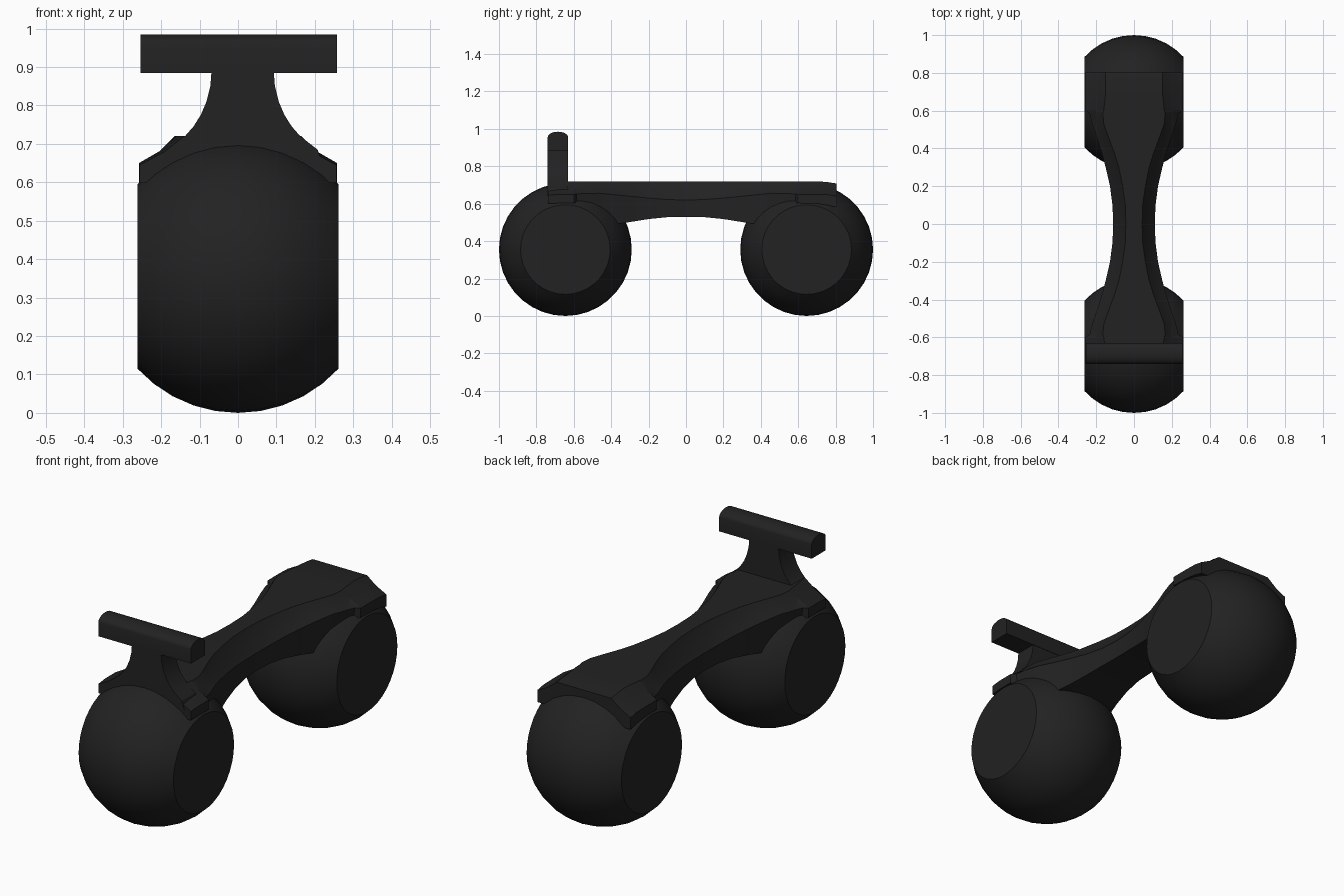
import bpy, math

if "Cube" in bpy.data.objects:
    bpy.data.objects.remove(bpy.data.objects["Cube"])

mat = bpy.data.materials.new("matte_black")
mat.diffuse_color = (0.016, 0.016, 0.016, 1)
mat.use_nodes = True
mat.node_tree.nodes["Principled BSDF"].inputs["Base Color"].default_value = mat.diffuse_color


def loft(name, rings, angle=30):
    """Skin a list of equal-length closed rings and cap both ends."""
    n = len(rings[0])
    verts = [p for r in rings for p in r]
    faces = [(i * n + j, i * n + (j + 1) % n, (i + 1) * n + (j + 1) % n, (i + 1) * n + j)
             for i in range(len(rings) - 1) for j in range(n)]
    faces += [tuple(range(n))[::-1], tuple(range(len(verts) - n, len(verts)))]
    me = bpy.data.meshes.new(name)
    me.from_pydata(verts, [], faces)
    ob = bpy.data.objects.new(name, me)
    bpy.context.collection.objects.link(ob)
    me.materials.append(mat)
    bpy.ops.object.select_all(action='DESELECT')
    ob.select_set(True)
    bpy.context.view_layer.objects.active = ob
    bpy.ops.object.mode_set(mode='EDIT')
    bpy.ops.mesh.select_all(action='SELECT')
    bpy.ops.mesh.normals_make_consistent(inside=False)
    bpy.ops.object.mode_set(mode='OBJECT')
    bpy.ops.object.shade_smooth_by_angle(angle=math.radians(angle))
    return ob


# Ball wheels with flat sides, turned about the x axis
R, W = 0.355, 0.262
for name, cy in (("front_wheel", -0.645), ("rear_wheel", 0.645)):
    rings = []
    for i in range(11):
        a = math.asin(W / R) * (i / 5 - 1)
        x, r = R * math.sin(a), R * math.cos(a)
        rings.append([(x, cy + r * math.cos(t), R + r * math.sin(t))
                      for t in (math.tau * k / 36 for k in range(36))])
    loft(name, rings)

# Body half-sections: |y|, top half width, top z, shoulder half width, shoulder z,
# bottom half width, bottom z
half = [
    (0.00, .043, .72, .110, .620, .108, .530),
    (0.10, .046, .72, .114, .622, .112, .528),
    (0.20, .060, .72, .127, .630, .124, .518),
    (0.30, .080, .72, .150, .640, .145, .502),
    (0.38, .105, .72, .172, .648, .168, .490),
    (0.46, .135, .72, .198, .656, .190, .500),
    (0.53, .160, .72, .222, .655, .210, .550),
    (0.585, .165, .72, .235, .652, .230, .590),
    (0.60, .160, .72, .258, .650, .258, .603),
]
rear = half + [(0.70, .150, .72, .258, .650, .258, .600),
               (0.76, .150, .715, .258, .648, .258, .592),
               (0.805, .150, .708, .258, .640, .258, .580)]
front = half[1:] + [(0.68, .150, .72, .258, .650, .258, .603),
                    (0.738, .140, .72, .256, .645, .256, .600)]


def section(s, sign):
    y, wt, zt, ws, zs, wb, zb = s
    mx, mz = (wt + ws) / 2 - .005, (zt + zs) / 2 - .004
    right = [(wb, zb), (ws, zs), (mx, mz), (wt, zt)]
    return [(x, sign * y, z) for x, z in right] + [(-x, sign * y, z) for x, z in right[::-1]]


loft("body_frame", [section(s, -1) for s in front[::-1]] + [section(s, 1) for s in rear], 25)

# Flared steering post
post = [(.64, .21), (.685, .195), (.72, .15), (.745, .128), (.775, .109), (.81, .094),
        (.85, .084), (.90, .080)]
loft("steering_post", [[(.012 + sx * w, y, z) for sx, y in
                        ((-1, -.74), (1, -.74), (1, -.632), (-1, -.632))] for z, w in post])

# Handlebar with a rounded top
bar = [(-.74, .885)] + [(-.685 - .055 * math.cos(a), .955 + .03 * math.sin(a))
                        for a in (math.pi * k / 10 for k in range(11))] + [(-.63, .885)]
loft("handlebar", [[(x, y, z) for y, z in bar] for x in (-.254, .258)])
